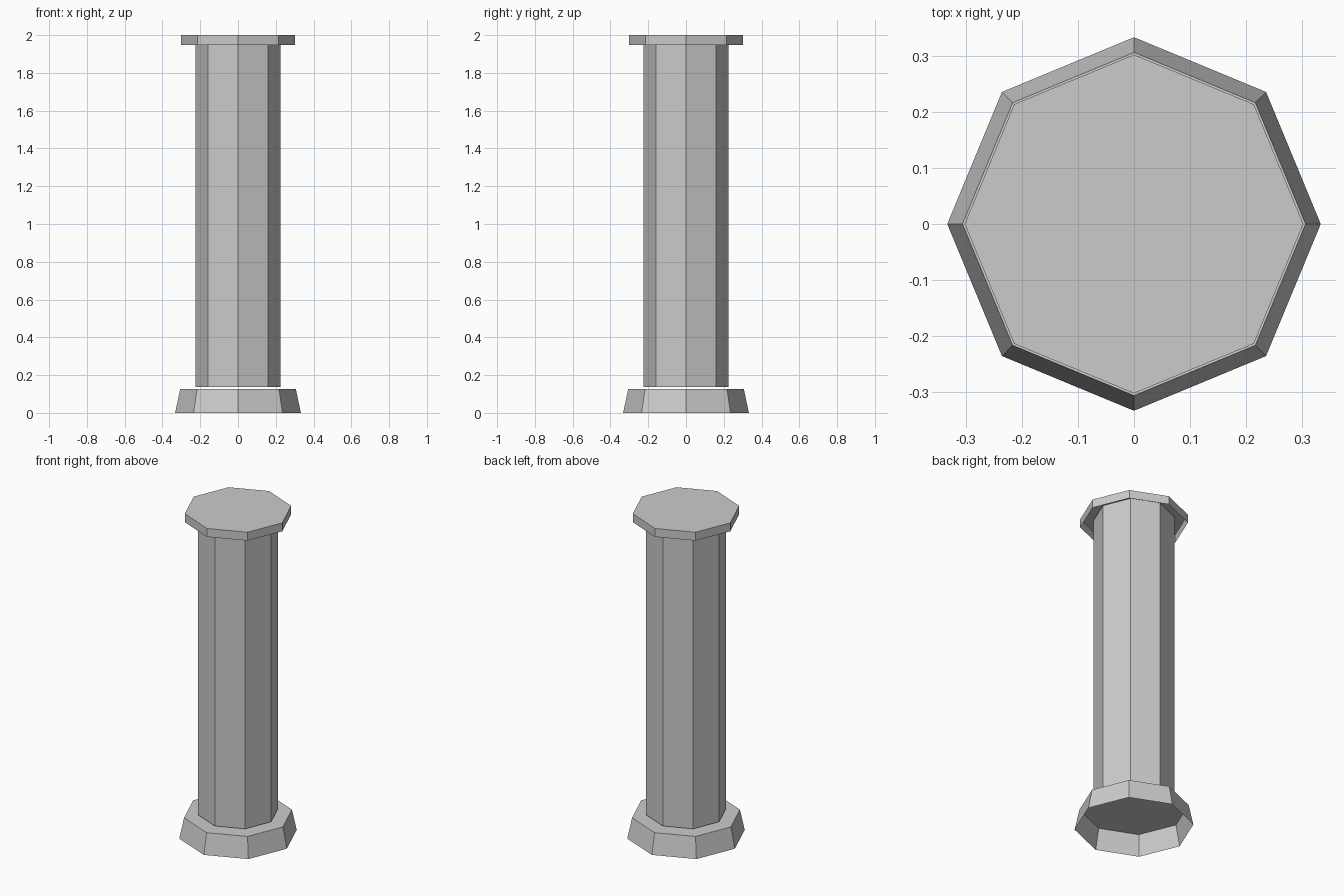
import bpy, bmesh
from math import cos, sin, tau

if "Cube" in bpy.data.objects:
    bpy.data.objects.remove(bpy.data.objects["Cube"])

SIDES = 8


def octagon_shell(name, rings, cap_top):
    """Thin octagonal shell through (radius, z) rings, open below."""
    bm = bmesh.new()
    loops = [[bm.verts.new((r * cos(tau * i / SIDES), r * sin(tau * i / SIDES), z))
              for i in range(SIDES)] for r, z in rings]
    for low, high in zip(loops, loops[1:]):
        for i in range(SIDES):
            j = (i + 1) % SIDES
            bm.faces.new((low[i], low[j], high[j], high[i]))
    if cap_top:
        bm.faces.new(loops[-1])
    mesh = bpy.data.meshes.new(name)
    bm.to_mesh(mesh)
    bm.free()
    obj = bpy.data.objects.new(name, mesh)
    bpy.context.collection.objects.link(obj)
    return obj


# Tapered foot, hollow from below
octagon_shell("base", [(0.333, 0), (0.306, 0.127)], True)
# Shaft, floating just above the foot and running up inside the top slab
octagon_shell("shaft", [(0.226, 0.137), (0.226, 1.99)], False)
# Top slab, hollow from below
octagon_shell("capital", [(0.302, 1.948), (0.302, 2.0)], True)
